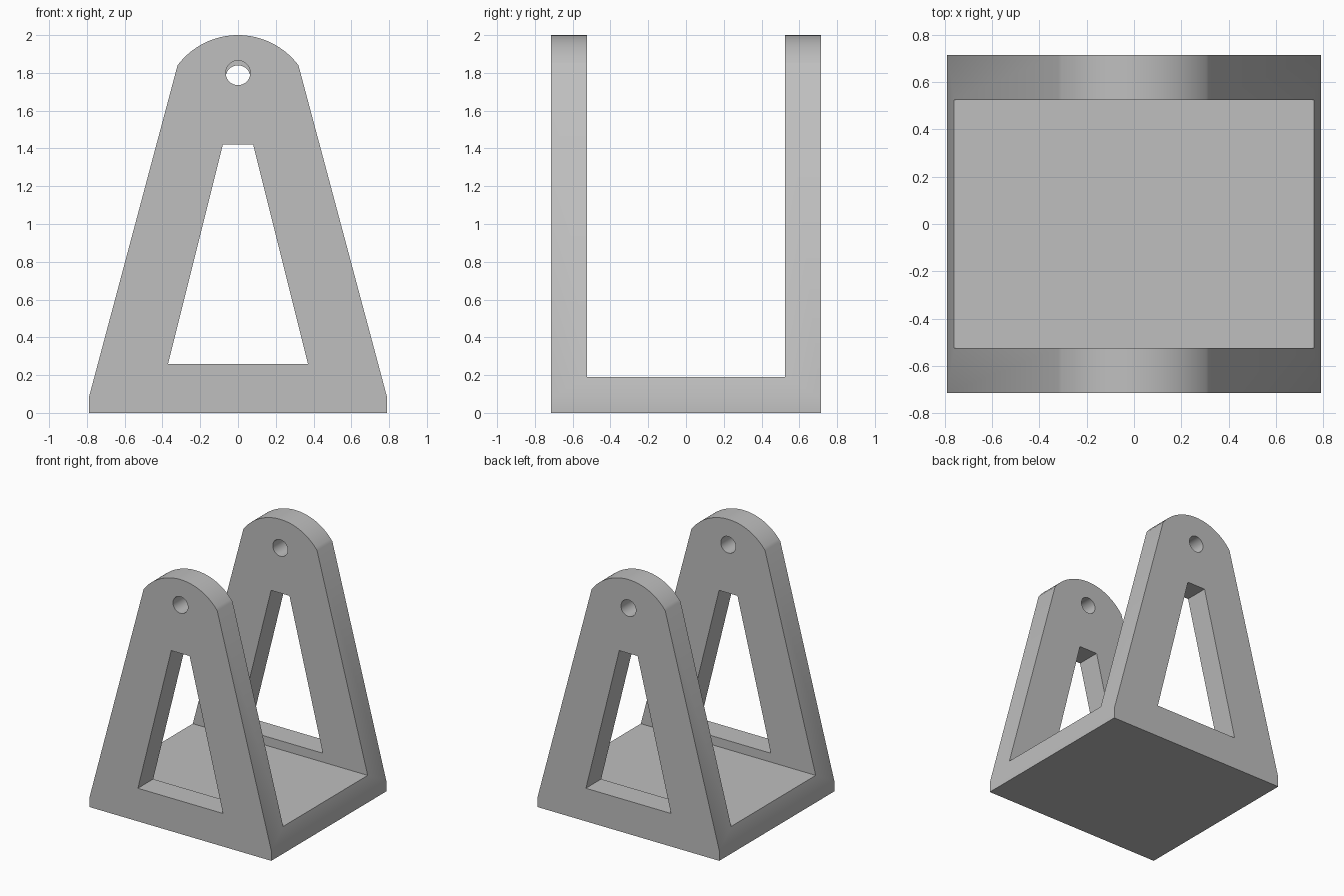
import bpy, bmesh, math

cube = bpy.data.objects.get("Cube")
if cube:
    bpy.data.objects.remove(cube, do_unlink=True)

HALF_DEPTH = 0.715      # outer face of each upright
INNER = 0.525           # inner face of each upright

grey = bpy.data.materials.new("neutral_grey")
grey.use_nodes = True
colour = (0.52, 0.52, 0.52, 1)
grey.diffuse_color = colour
grey.node_tree.nodes["Principled BSDF"].inputs["Base Color"].default_value = colour


def prism(name, outline, y0, y1):
    """Extrude an x-z outline from y0 to y1."""
    bm = bmesh.new()
    face = bm.faces.new([bm.verts.new((x, y0, z)) for x, z in outline])
    extruded = bmesh.ops.extrude_face_region(bm, geom=[face])["geom"]
    verts = [v for v in extruded if isinstance(v, bmesh.types.BMVert)]
    bmesh.ops.translate(bm, verts=verts, vec=(0, y1 - y0, 0))
    bmesh.ops.recalc_face_normals(bm, faces=bm.faces)
    mesh = bpy.data.meshes.new(name)
    bm.to_mesh(mesh)
    bm.free()
    mesh.materials.append(grey)
    obj = bpy.data.objects.new(name, mesh)
    bpy.context.collection.objects.link(obj)
    return obj


def arc(cz, radius, start, end, steps):
    return [(radius * math.cos(a), cz + radius * math.sin(a))
            for a in (start + (end - start) * i / steps for i in range(steps + 1))]


# Tapered body with a rounded crown
shoulder = math.asin(0.6)
outline = [(-0.79, 0), (0.79, 0), (0.79, 0.08)]
outline += arc(1.6, 0.4, shoulder, math.pi - shoulder, 32)
outline += [(-0.79, 0.08)]
bracket = prism("bracket", outline, -HALF_DEPTH, HALF_DEPTH)

# Channel between the uprights, tapered windows, and one pin hole per upright
channel = [(-1, 0.19), (1, 0.19), (1, 2.2), (-1, 2.2)]
window = [(-0.37, 0.26), (0.37, 0.26), (0.08, 1.42), (-0.08, 1.42)]
cutters = [prism("channel_cutter", channel, -INNER, INNER),
           prism("window_cutter", window, -1, 1)]
for name, side, height in (("front", -1, 1.80), ("back", 1, 1.775)):
    circle = arc(height, 0.065, 0, math.tau, 40)[:-1]
    cutters.append(prism(name + "_hole_cutter", circle, side * 0.3, side))

bpy.ops.object.select_all(action="DESELECT")
bpy.context.view_layer.objects.active = bracket
bracket.select_set(True)
for cutter in cutters:
    cutter.hide_render = True
    cut = bracket.modifiers.new(cutter.name, "BOOLEAN")
    cut.operation = "DIFFERENCE"
    cut.solver = "EXACT"
    cut.object = cutter
    bpy.ops.object.modifier_apply(modifier=cut.name)
    bpy.data.objects.remove(cutter, do_unlink=True)

bpy.ops.object.shade_smooth_by_angle(angle=math.radians(30))
